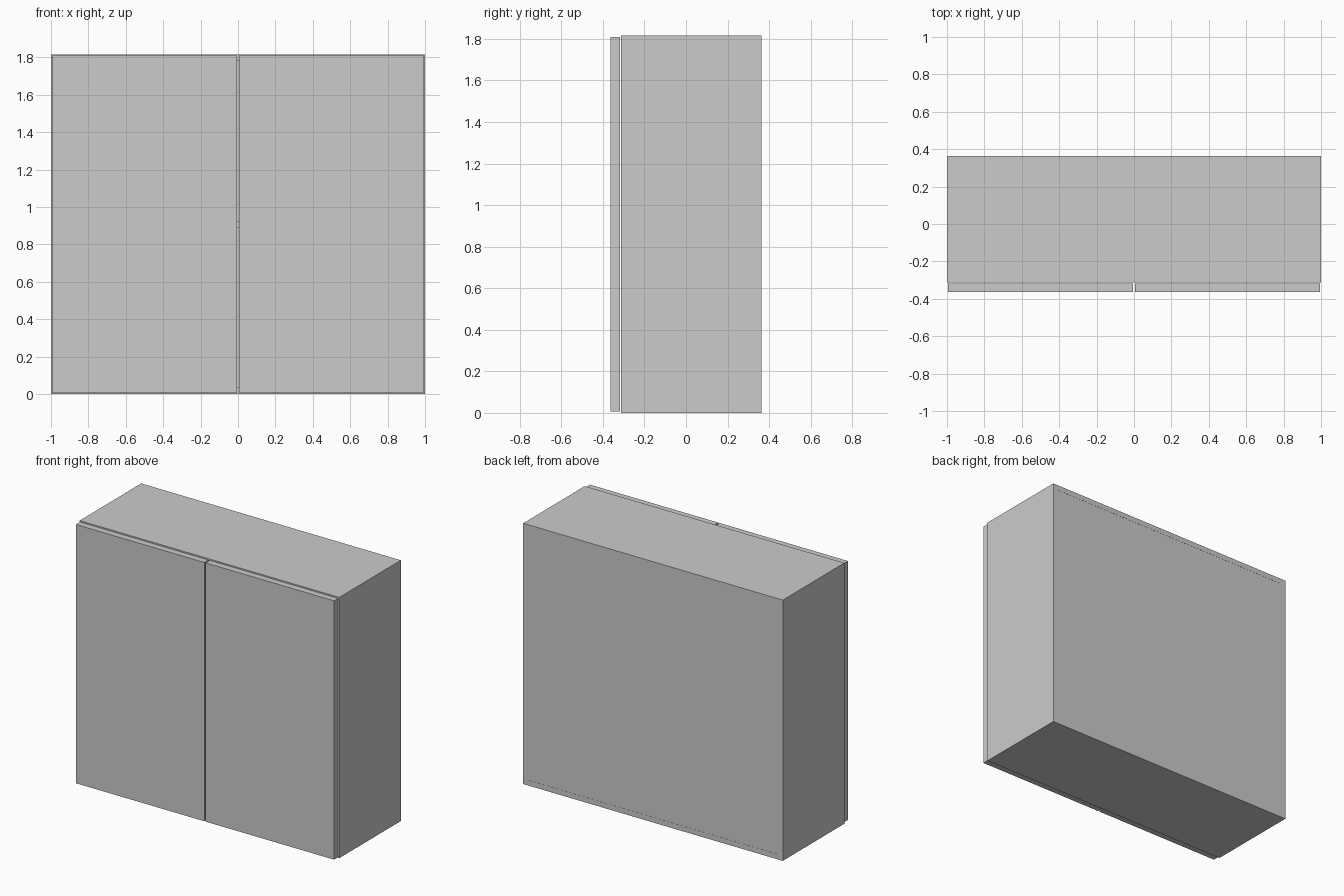
import bpy
import bmesh

if "Cube" in bpy.data.objects:
    bpy.data.objects.remove(bpy.data.objects["Cube"])

H = 1.816      # total height
T = 0.036      # board thickness
FRONT, BACK = -0.314, 0.363


def box(name, x0, x1, y0, y1, z0, z1):
    bm = bmesh.new()
    bmesh.ops.create_cube(bm, size=1)
    for v in bm.verts:
        v.co.x = (x0 + x1) / 2 + v.co.x * (x1 - x0)
        v.co.y = (y0 + y1) / 2 + v.co.y * (y1 - y0)
        v.co.z = (z0 + z1) / 2 + v.co.z * (z1 - z0)
    mesh = bpy.data.meshes.new(name)
    bm.to_mesh(mesh)
    bm.free()
    obj = bpy.data.objects.new(name, mesh)
    bpy.context.collection.objects.link(obj)
    return obj


# Side panels and doors, one of each per side
for side, s in (("left", -1), ("right", 1)):
    xs = sorted((s * (1 - T), s))
    box(side + "_side_panel", *xs, FRONT, BACK, 0, H)
    xd = sorted((s * 0.005, s * 0.994))
    box(side + "_door", *xd, -0.363, FRONT - 0.004, 0.007, H - 0.007)

# Horizontal boards between the sides
inner = 1 - T
box("bottom_board", -inner, inner, FRONT, BACK, 0, T)
box("top_board", -inner, inner, FRONT, BACK, H - T, H)
box("middle_shelf", -inner, inner, FRONT, BACK - T, 0.89, 0.89 + T)

# Back panel
box("back_panel", -inner, inner, BACK - T, BACK - 0.001, T, H - T)
